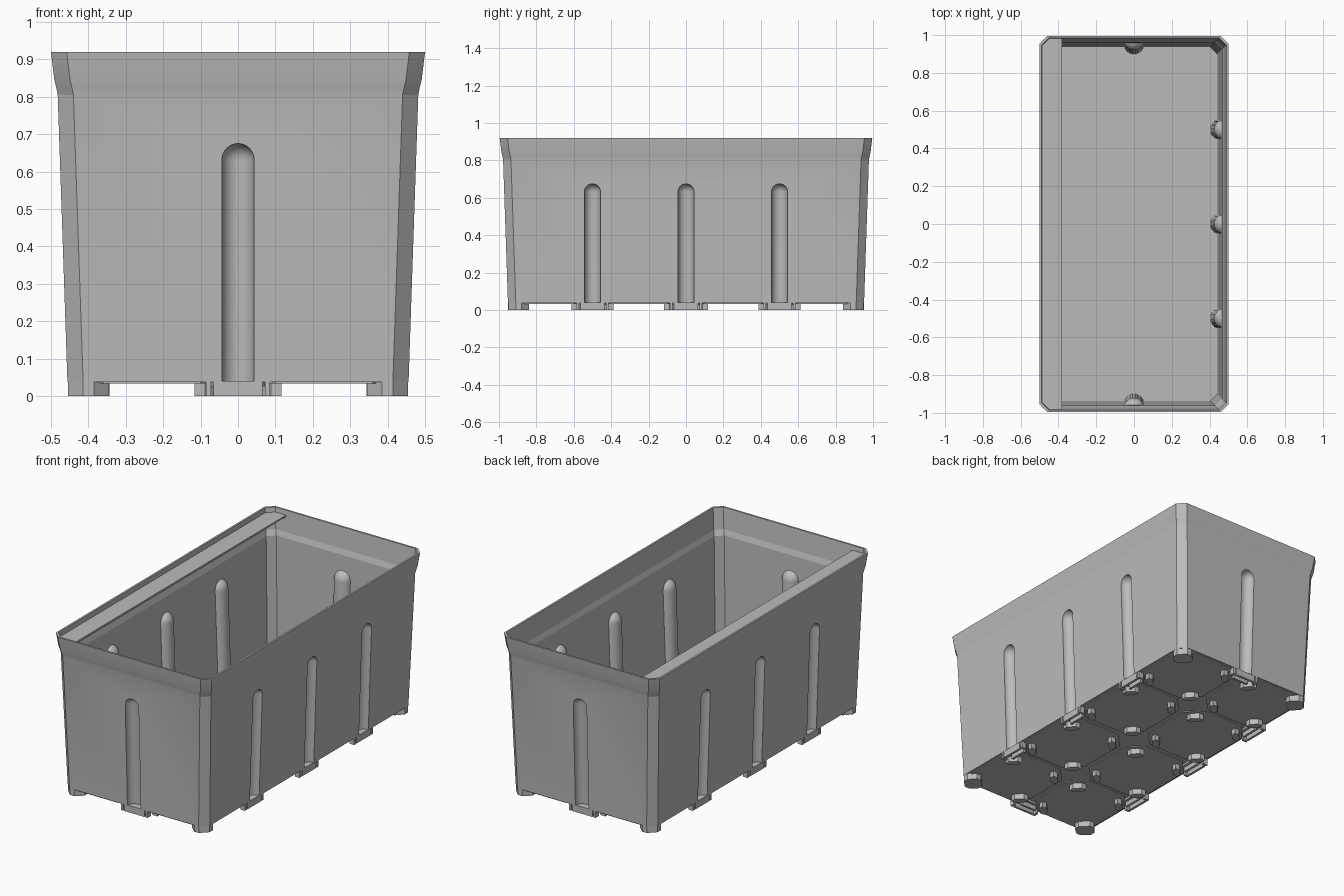
import bpy, bmesh, math
from mathutils import Matrix

cube = bpy.data.objects.get("Cube")
if cube:
    bpy.data.objects.remove(cube)

grey = bpy.data.materials.new("plain grey plastic")
grey.use_nodes = True
grey.diffuse_color = (0.5, 0.5, 0.5, 1)
grey.node_tree.nodes["Principled BSDF"].inputs["Base Color"].default_value = (0.5, 0.5, 0.5, 1)

SLOPE = 0.0346
LONGER = 0.496          # extra half length along y
FLOOR = 0.038


def loft(name, rings):
    """Closed solid through rings of 3D points."""
    bm = bmesh.new()
    loops = [[bm.verts.new(p) for p in ring] for ring in rings]
    n = len(loops[0])
    for a, b in zip(loops, loops[1:]):
        for i in range(n):
            j = (i + 1) % n
            bm.faces.new((a[i], a[j], b[j], b[i]))
    bm.faces.new(loops[0][::-1])
    bm.faces.new(loops[-1])
    bmesh.ops.recalc_face_normals(bm, faces=bm.faces)
    mesh = bpy.data.meshes.new(name)
    bm.to_mesh(mesh)
    bm.free()
    mesh.materials.append(grey)
    obj = bpy.data.objects.new(name, mesh)
    bpy.context.collection.objects.link(obj)
    return obj


def prism(name, outline, z0, z1):
    return loft(name, [[(x, y, z) for x, y in outline] for z in (z0, z1)])


def octagon(hx, hy, c, cx=0, cy=0):
    pts = [(hx, hy - c), (hx - c, hy), (c - hx, hy), (-hx, hy - c),
           (-hx, c - hy), (c - hx, -hy), (hx - c, -hy), (hx, c - hy)]
    return [(cx + x, cy + y) for x, y in pts]


def tub(name, profile, c):
    return loft(name, [[(x, y, z) for x, y in octagon(h, h + LONGER, c)]
                       for h, z in profile])


def capsule(name, r, bottom, centre_z, base, turn):
    """Upright round-topped rod leaning with the wall, turned to its side."""
    levels = [(r, bottom)] + [(r * math.cos(t), centre_z + r * math.sin(t))
                              for t in [math.radians(7.5 * k) for k in range(12)]]
    seg = 48
    obj = loft(name, [[(base[0] + SLOPE * z + rr * math.cos(2 * math.pi * i / seg),
                        base[1] + rr * math.sin(2 * math.pi * i / seg), z)
                       for i in range(seg)] for rr, z in levels])
    obj.data.transform(Matrix.Rotation(turn, 4, 'Z'))
    return obj


def cut(target, cutter):
    mod = target.modifiers.new("cut", 'BOOLEAN')
    mod.operation = 'DIFFERENCE'
    mod.solver = 'EXACT'
    mod.object = cutter
    bpy.context.view_layer.update()
    mesh = bpy.data.meshes.new_from_object(
        target.evaluated_get(bpy.context.evaluated_depsgraph_get()))
    target.modifiers.clear()
    target.data = mesh
    bpy.data.objects.remove(cutter)


# Rib positions: distance to wall, shift along it, turn about z
ribs = [(0.455, y, t) for t in (0, math.pi) for y in (-0.5, 0, 0.5)]
ribs += [(0.951, 0, t) for t in (math.pi / 2, -math.pi / 2)]

# Tub: outer hull minus a cavity that leaves room for the hollow ribs
body = tub("bin_body", [(0.456, FLOOR), (0.482, 0.805), (0.486, 0.825),
                        (0.491, 0.845), (0.5, 0.92)], 0.042)
cavity = tub("cavity", [(0.441, 0.052), (0.466, 0.77), (0.476, 0.8),
                        (0.492, 0.95)], 0.038)
for d, s, t in ribs:
    cut(cavity, capsule("rib_bulge", 0.053, 0.02, 0.632, (d, s), t))
cut(body, cavity)
for d, s, t in ribs:
    cut(body, capsule("rib_groove", 0.043, 0.02, 0.632, (d, s), t))

# Label shelf along the right rim
prism("label_shelf", [(-0.38, -0.984), (-0.45, -0.984), (-0.488, -0.945),
                      (-0.488, 0.945), (-0.45, 0.984), (-0.38, 0.984)], 0.883, 0.893)

# Floor panels with cut corners, and a diagonal foot near each corner
hexagon = [(0.02, 0.025), (0, 0.045), (-0.02, 0.025),
           (-0.02, -0.025), (0, -0.045), (0.02, -0.025)]
k = math.sqrt(0.5)
for sx in (-1, 1):
    for sy in (-1, 1):
        for cy, hy in ((0.2525, 0.1675), (0.7275, 0.1475)):
            prism("floor_panel", octagon(0.215, hy + 0.07, 0.085, sx * 0.23, sy * cy),
                  0.033, FLOOR + 0.004)
            for ex in (-1, 1):
                for ey in (-1, 1):
                    if ex > 0 and ey > 0 and cy > 0.5:
                        continue
                    outline = [(sx * (0.23 + ex * (0.145 + (u + v) * k)),
                                sy * (cy + ey * (hy + (u - v) * k))) for u, v in hexagon]
                    prism("floor_foot", outline, 0, 0.036)
        # Corner legs continue the bevelled corners to the ground
        leg = [(0.345, 0.915), (0.385, 0.95), (0.414, 0.95), (0.455, 0.909),
               (0.455, 0.88), (0.42, 0.84), (0.39, 0.84), (0.345, 0.885)]
        prism("corner_leg", [(sx * x, sy * y) for x, y in leg], 0, FLOOR + 0.004)

# Clip under each rib: roof plate, two bars and a pair of teeth
for d, s, t in ribs:
    parts = [prism("clip_roof", [(d, s - 0.065), (d, s + 0.065), (d - 0.03, s + 0.085),
                                 (d - 0.07, s + 0.05), (d - 0.07, s - 0.05),
                                 (d - 0.03, s - 0.085)], 0.026, FLOOR + 0.002)]
    for inset, half in ((0, 0.065), (0.04, 0.05)):
        x = d - inset
        parts.append(prism("clip_bar", [(x, s - half), (x, s + half),
                                        (x - 0.014, s + half), (x - 0.014, s - half)],
                           0, 0.032))
    for side in (-1, 1):
        a, b = s + side * 0.072, s + side * 0.086
        parts.append(prism("clip_tooth", [(d, a), (d, b), (d - 0.03, b), (d - 0.03, a)],
                           0, FLOOR + 0.002))
    for p in parts:
        p.data.transform(Matrix.Rotation(t, 4, 'Z'))

# Smooth the rounded ribs and rim, keep folds sharp
bpy.ops.object.select_all(action='DESELECT')
body.select_set(True)
bpy.context.view_layer.objects.active = body
bpy.ops.object.shade_smooth_by_angle(angle=math.radians(10))
